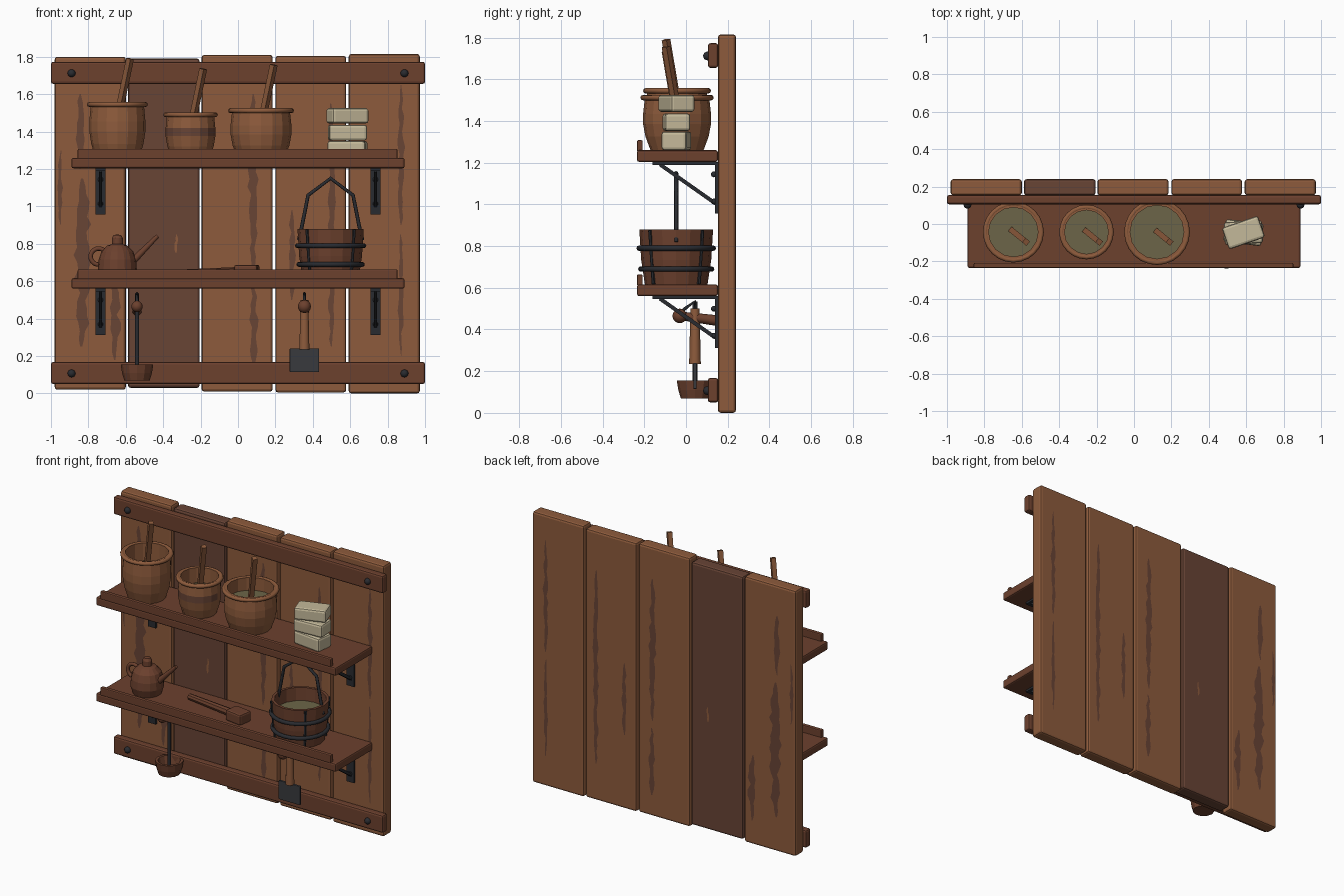
import bpy, bmesh, math, random
from mathutils import Vector, Matrix

random.seed(4)
old = bpy.data.objects.get("Cube")
if old:
    bpy.data.objects.remove(old)


def material(name, rgb):
    m = bpy.data.materials.new(name)
    m.use_nodes = True
    m.diffuse_color = (*rgb, 1)
    m.node_tree.nodes["Principled BSDF"].inputs["Base Color"].default_value = (*rgb, 1)
    return m


LIGHT = material("light_wood", (0.27, 0.105, 0.045))
DARK = material("weathered_wood", (0.14, 0.058, 0.036))
BROWN = material("red_brown_wood", (0.15, 0.052, 0.027))
IRON = material("black_iron", (0.022, 0.024, 0.029))
STEEL = material("dark_steel", (0.04, 0.042, 0.048))
CREAM = material("cream_soap", (0.55, 0.48, 0.32))
BREW = material("olive_contents", (0.15, 0.13, 0.065))


def finish(name, bm, *mats, smooth=False):
    me = bpy.data.meshes.new(name)
    bmesh.ops.recalc_face_normals(bm, faces=bm.faces)
    bm.to_mesh(me)
    bm.free()
    for m in mats:
        me.materials.append(m)
    ob = bpy.data.objects.new(name, me)
    bpy.context.collection.objects.link(ob)
    if smooth:
        bpy.ops.object.select_all(action="DESELECT")
        ob.select_set(True)
        bpy.context.view_layer.objects.active = ob
        bpy.ops.object.shade_smooth_by_angle(angle=math.radians(40))
    return ob


def box(name, x, y, z, mat, bevel=0.0, turn=0.0):
    """Box spanning three (low, high) ranges, turned about its own vertical axis."""
    bm = bmesh.new()
    bmesh.ops.create_cube(bm, size=1)
    size = [b - a for a, b in (x, y, z)]
    mid = Vector([(a + b) / 2 for a, b in (x, y, z)])
    bm.transform(Matrix.Translation(mid) @ Matrix.Rotation(turn, 4, "Z") @ Matrix.Diagonal((*size, 1)))
    if bevel:
        bmesh.ops.bevel(bm, geom=bm.edges[:], offset=bevel, segments=2, affect="EDGES", profile=0.5)
    return finish(name, bm, mat)


def rod(name, a, b, r1, mat, r2=None, sides=10):
    """Straight bar between two points; four sides makes a square stick."""
    a, b = Vector(a), Vector(b)
    bm = bmesh.new()
    bmesh.ops.create_cone(bm, cap_ends=True, segments=sides, radius1=r1,
                          radius2=r1 if r2 is None else r2, depth=(b - a).length)
    spin = Matrix.Rotation(math.pi / 4, 4, "Z") if sides == 4 else Matrix()
    bm.transform(Matrix.Translation((a + b) / 2) @ (b - a).to_track_quat("Z", "Y").to_matrix().to_4x4() @ spin)
    return finish(name, bm, mat, smooth=sides > 4)


def ball(name, at, r, mat):
    bm = bmesh.new()
    bmesh.ops.create_uvsphere(bm, u_segments=12, v_segments=8, radius=r)
    bm.transform(Matrix.Translation(at))
    return finish(name, bm, mat, smooth=True)


def lathe(name, at, profile, mats, sides=16, rule=None, smooth=False):
    """Revolve (radius, height) points about a vertical axis; rule picks a material."""
    bm = bmesh.new()
    vs = [bm.verts.new((r, 0, z)) for r, z in profile]
    es = [bm.edges.new(p) for p in zip(vs, vs[1:])]
    bmesh.ops.spin(bm, geom=vs + es, cent=(0, 0, 0), axis=(0, 0, 1), angle=math.tau, steps=sides)
    bmesh.ops.remove_doubles(bm, verts=bm.verts[:], dist=0.0005)
    if rule:
        for f in bm.faces:
            f.material_index = rule(f.calc_center_median())
    bm.transform(Matrix.Translation(at))
    return finish(name, bm, *mats, smooth=smooth)


def wire(name, pts, r, mat, cyclic=False):
    cu = bpy.data.curves.new(name, "CURVE")
    cu.dimensions = "3D"
    cu.bevel_depth = r
    cu.bevel_resolution = 2
    cu.use_fill_caps = True
    sp = cu.splines.new("POLY")
    sp.points.add(len(pts) - 1)
    for p, co in zip(sp.points, pts):
        p.co = (*co, 1)
    sp.use_cyclic_u = cyclic
    cu.materials.append(mat)
    ob = bpy.data.objects.new(name, cu)
    bpy.context.collection.objects.link(ob)
    return ob


def ring(name, c, R, r, mat, upright=False, n=24):
    pts = []
    for i in range(n):
        u, v = R * math.cos(math.tau * i / n), R * math.sin(math.tau * i / n)
        pts.append((c[0] + u, c[1], c[2] + v) if upright else (c[0] + u, c[1] + v, c[2]))
    return wire(name, pts, r, mat, True)


def streak(x, z0, z1, w, mat=DARK):
    """Ragged grain mark laid on both faces of a plank."""
    n = max(6, int((z1 - z0) / 0.04))
    bm = bmesh.new()
    shape = []
    for i in range(n + 1):
        t = i / n
        half = w * (0.15 + random.uniform(0.4, 1.1) * math.sin(math.pi * t) ** 0.5)
        mid = x + random.uniform(-0.3, 0.3) * w
        shape.append((mid - half, mid + half, z0 + t * (z1 - z0)))
    for y in (0.1515, 0.2415):
        rows = [[bm.verts.new((a, y, z)), bm.verts.new((b, y, z))] for a, b, z in shape]
        for p, q in zip(rows, rows[1:]):
            bm.faces.new((p[0], p[1], q[1], q[0]))
    for f in bm.faces:
        f.normal_update()
        if (f.calc_center_median().y < 0.2) != (f.normal.y < 0):
            f.normal_flip()
    me = bpy.data.meshes.new("grain_mark")
    bm.to_mesh(me)
    bm.free()
    me.materials.append(mat)
    bpy.context.collection.objects.link(bpy.data.objects.new("grain_mark", me))


# Back wall: five planks with worn grain
for i, (x0, x1, z0, z1) in enumerate([(-0.98, -0.6, 0.02, 1.8), (-0.588, -0.205, 0.03, 1.79),
                                      (-0.195, 0.185, 0.01, 1.81), (0.2, 0.578, 0.005, 1.805),
                                      (0.592, 0.972, 0, 1.815)]):
    box("plank", (x0, x1), (0.153, 0.24), (z0, z1), DARK if i == 1 else LIGHT, 0.014)
for s in [(-0.83, 0.25, 1.15, 0.035), (-0.84, 1.2, 1.6, 0.02), (-0.66, 0.18, 0.62, 0.025),
          (-0.95, 0.9, 1.3, 0.012), (0.085, 0.15, 0.6, 0.022), (0.08, 0.65, 1.6, 0.02),
          (0.29, 0.5, 0.98, 0.016), (0.5, 0.25, 1.55, 0.018), (0.87, 0.2, 0.85, 0.012),
          (0.87, 0.9, 1.65, 0.016)]:
    streak(*s)
streak(-0.33, 0.75, 0.85, 0.01, LIGHT)

# Battens with nail heads
for z in (0.05, 1.655):
    box("batten", (-1, 1), (0.105, 0.155), (z, z + 0.118), BROWN, 0.012)
    for x in (-0.89, 0.89):
        ball("nail_head", (x, 0.103, z + 0.057), 0.021, IRON)

# Shelves with front lips and iron brackets
for z in (0.56, 1.204):
    box("shelf_board", (-0.89, 0.89), (-0.235, 0.153), (z, z + 0.056), BROWN, 0.01)
    box("shelf_lip", (-0.857, 0.852), (-0.235, -0.208), (z + 0.05, z + 0.104), BROWN, 0.006)
    for x in (-0.735, 0.735):
        box("bracket_wall_plate", (x - 0.027, x + 0.027), (0.138, 0.153), (z - 0.248, z), IRON)
        box("bracket_top_plate", (x - 0.027, x + 0.027), (-0.16, 0.15), (z - 0.014, z), IRON)
        rod("bracket_brace", (x, -0.125, z - 0.012), (x, 0.142, z - 0.2), 0.013, IRON, sides=4)
        for dz in (0.06, 0.19):
            ball("bracket_rivet", (x, 0.134, z - dz), 0.014, IRON)

# Crocks with a stirring stick in each
for x, r, top, depth in ((-0.645, 0.15, 1.555, 0.12), (-0.254, 0.133, 1.5, 0.1), (0.123, 0.163, 1.522, 0.085)):
    y, h = -0.043, top - 1.26
    banded = r < 0.14
    lathe("crock", (x, y, 1.26),
          [(0, 0), (r * 0.78, 0), (r * 0.93, h * 0.25), (r, h * 0.48), (r, h * 0.66), (r * 0.95, h * 0.94),
           (r, h), (r * 0.88, h), (r * 0.88, h * 0.4), (0, h * 0.4)], (LIGHT, DARK),
          rule=lambda c, on=banded, k=h: int(on and c.y < 0 and 0.48 * k < c.z < 0.66 * k))
    ring("crock_rim", (x, y, top - 0.01), r, 0.013, LIGHT)
    lathe("crock_contents", (x, y, top - depth), [(0, 0), (r * 0.9, 0), (r * 0.9, -0.02), (0, -0.02)], (BREW,))
    tip = Vector((x + 0.068, y - 0.053, top + 0.235))
    base = tip - Vector((0.21, -0.17, 1)) * 0.41
    rod("stirring_stick", base, tip, 0.021, LIGHT, sides=4)

# Stack of soap bars
for z, turn, w in ((1.26, -0.12, 0.1), (1.352, 0.06, 0.094), (1.444, 0.33, 0.09)):
    box("soap_bar", (0.483, 0.687), (-0.107, 0.015), (z, z + w * 0.9), CREAM, 0.014, turn)

# Small pot with spout, handle and lid
lathe("pot_body", (-0.645, -0.04, 0.615),
      [(0, 0), (0.088, 0), (0.104, 0.05), (0.1, 0.1), (0.085, 0.145), (0.055, 0.175), (0.03, 0.183),
       (0.03, 0.215), (0.02, 0.232), (0, 0.235)], (BROWN,))
rod("pot_spout", (-0.57, -0.04, 0.7), (-0.43, -0.04, 0.842), 0.02, BROWN, 0.011)
ring("pot_handle", (-0.745, -0.04, 0.732), 0.043, 0.012, BROWN, upright=True)

# Brush lying on the lower shelf
box("brush_head", (-0.015, 0.11), (-0.115, -0.015), (0.616, 0.688), BROWN, 0.012, -0.16)
rod("brush_handle", (0.0, -0.055, 0.65), (-0.365, 0.01, 0.64), 0.026, BROWN, 0.02, sides=8)

# Iron-bound bucket
bx, by, bz = 0.495, -0.047, 0.614
lathe("bucket", (bx, by, bz), [(0, 0), (0.15, 0), (0.168, 0.12), (0.177, 0.266), (0.158, 0.266),
                               (0.152, 0.16), (0, 0.16)], (BROWN,))
lathe("bucket_contents", (bx, by, bz + 0.18), [(0, 0), (0.157, 0), (0.155, -0.02), (0, -0.02)], (BREW,))
for z, r in ((0.69, 0.17), (0.79, 0.178)):
    ring("bucket_hoop", (bx, by, z), r, 0.013, IRON)
for k in range(4):
    a = math.pi / 4 + k * math.pi / 2
    c, s = math.cos(a), math.sin(a)
    rod("bucket_strap", (bx + 0.154 * c, by + 0.154 * s, bz + 0.005),
        (bx + 0.178 * c, by + 0.178 * s, bz + 0.262), 0.009, IRON, sides=6)
wire("bucket_bail", [(bx + dx, by, z) for dx, z in
                     ((-0.17, 0.82), (-0.152, 0.9), (-0.12, 1.06), (0, 1.15), (0.12, 1.06), (0.152, 0.9), (0.17, 0.82))],
     0.01, IRON)

# Pegs under the lower shelf
for x in (-0.54, 0.355):
    rod("peg", (x, 0.155, 0.442), (x, -0.03, 0.466), 0.026, BROWN, 0.02)
    ball("peg_knob", (x, -0.03, 0.465), 0.035 if x > 0 else 0.03, BROWN)
    wire("hanging_hook", [(x, 0.043, 0.43), (x, 0.043, 0.535), (x, -0.005, 0.5), (x, -0.05, 0.455)], 0.008, IRON)

# Hanging ladle
rod("ladle_rod", (-0.54, 0.043, 0.09), (-0.54, 0.043, 0.535), 0.012, IRON)
lathe("ladle_bowl", (-0.54, 0.043, 0.07), [(0, 0), (0.068, 0), (0.08, 0.04), (0.087, 0.085), (0.07, 0.085),
                                           (0.055, 0.02), (0, 0.02)], (BROWN,), sides=12)

# Hanging scraper
rod("scraper_handle", (0.355, 0.043, 0.235), (0.355, 0.043, 0.5), 0.028, LIGHT, 0.022)
box("scraper_blade", (0.276, 0.434), (0.035, 0.051), (0.115, 0.24), STEEL, 0.003)
